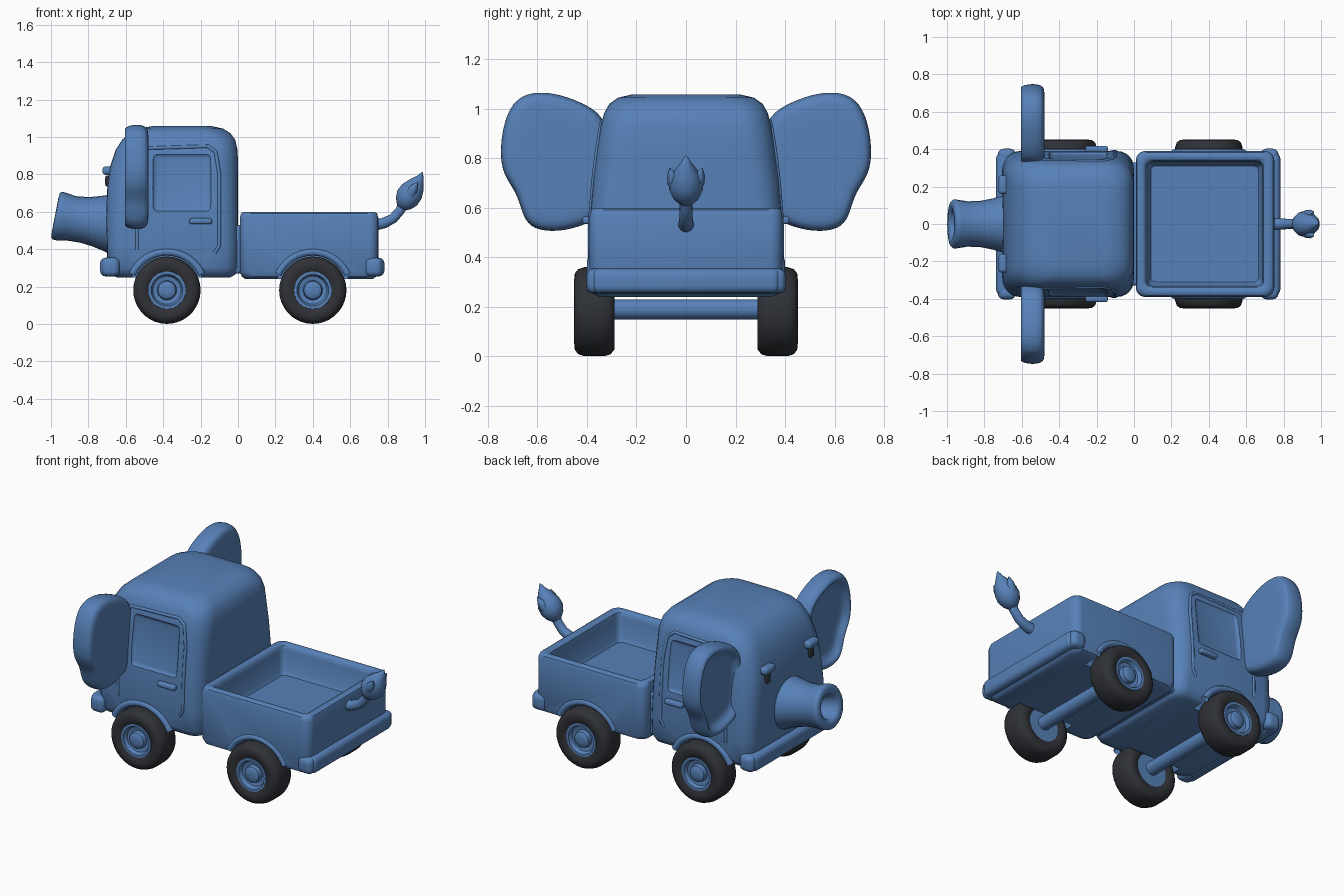
import bpy, bmesh, math
from mathutils import Vector

if "Cube" in bpy.data.objects:
    bpy.data.objects.remove(bpy.data.objects["Cube"])


def material(name, rgb):
    m = bpy.data.materials.new(name)
    m.diffuse_color = (*rgb, 1)
    m.use_nodes = True
    m.node_tree.nodes["Principled BSDF"].inputs["Base Color"].default_value = m.diffuse_color
    return m


BLUE = material("body blue", (0.095, 0.22, 0.48))
DARK = material("tyre charcoal", (0.028, 0.031, 0.038))


def activate(ob):
    bpy.ops.object.select_all(action='DESELECT')
    ob.select_set(True)
    bpy.context.view_layer.objects.active = ob


def smooth(ob, angle=40):
    activate(ob)
    bpy.ops.object.shade_smooth_by_angle(angle=math.radians(angle))


def loft(name, rings, mat=BLUE, cap=True, angle=40):
    """Skin a list of equal-length point rings."""
    bm = bmesh.new()
    vs = [[bm.verts.new(p) for p in r] for r in rings]
    n = len(vs[0])
    for a, b in zip(vs, vs[1:]):
        for i in range(n):
            j = (i + 1) % n
            bm.faces.new((a[i], a[j], b[j], b[i]))
    if cap:
        bm.faces.new(vs[0])
        bm.faces.new(vs[-1])
    bmesh.ops.remove_doubles(bm, verts=bm.verts, dist=1e-5)
    bmesh.ops.recalc_face_normals(bm, faces=bm.faces)
    me = bpy.data.meshes.new(name)
    bm.to_mesh(me)
    bm.free()
    ob = bpy.data.objects.new(name, me)
    bpy.context.collection.objects.link(ob)
    me.materials.append(mat)
    smooth(ob, angle)
    return ob


def rounded_rect(x0, x1, hw, r, z, k=6):
    pts = []
    for q, (cx, cy) in enumerate([(x1 - r, hw - r), (x0 + r, hw - r),
                                  (x0 + r, r - hw), (x1 - r, r - hw)]):
        for i in range(k + 1):
            a = math.pi / 2 * (q + i / k)
            pts.append((cx + r * math.cos(a), cy + r * math.sin(a), z))
    return pts


def circle(c, d, r, n=24):
    """Ring round centre c, facing d (a direction in the xz plane)."""
    u, v = Vector((0, 1, 0)), Vector(d).normalized().cross((0, 1, 0))
    return [Vector(c) + r * (math.cos(t) * u + math.sin(t) * v)
            for t in (2 * math.pi * i / n for i in range(n))]


def lathe(name, profile, x, z, mat=BLUE, cap=False, n=36):
    """Turn (radius, y) points round an axis parallel to y."""
    return loft(name, [[(x + r * math.cos(2 * math.pi * i / n), y,
                         z + r * math.sin(2 * math.pi * i / n)) for i in range(n)]
                       for r, y in profile], mat, cap)


def box(name, c, size, bevel=0.02, mat=BLUE, rot=(0, 0, 0)):
    bpy.ops.mesh.primitive_cube_add(size=1, location=c, rotation=rot)
    ob = bpy.context.object
    ob.name = name
    ob.scale = size
    bpy.ops.object.transform_apply(location=False, rotation=False, scale=True)
    ob.data.materials.append(mat)
    if bevel:
        m = ob.modifiers.new("round", 'BEVEL')
        m.width, m.segments = bevel, 4
        bpy.ops.object.modifier_apply(modifier="round")
        smooth(ob)
    return ob


def tube(name, pts, radius, cyclic=False):
    cu = bpy.data.curves.new(name, 'CURVE')
    cu.dimensions = '3D'
    cu.bevel_depth, cu.bevel_resolution = radius, 3
    sp = cu.splines.new('POLY')
    sp.points.add(len(pts) - 1)
    for p, co in zip(sp.points, pts):
        p.co = (*co, 1)
    sp.use_cyclic_u = cyclic
    sp.use_smooth = True
    cu.materials.append(BLUE)
    ob = bpy.data.objects.new(name, cu)
    bpy.context.collection.objects.link(ob)


def cut(ob, cutter):
    activate(ob)
    m = ob.modifiers.new("cut", 'BOOLEAN')
    m.operation, m.object, m.solver = 'DIFFERENCE', cutter, 'EXACT'
    bpy.ops.object.modifier_apply(modifier="cut")
    bpy.data.objects.remove(cutter)


# Cab: z, front x, back x, half width, corner radius
cab_levels = [(.25, -.65, -.04, .33, .06), (.265, -.68, -.015, .36, .07),
              (.30, -.70, 0, .38, .08), (.42, -.70, 0, .39, .09),
              (.56, -.705, 0, .388, .10), (.72, -.70, 0, .375, .11),
              (.84, -.685, 0, .36, .12), (.93, -.655, -.002, .345, .12),
              (.985, -.62, -.015, .33, .12), (1.02, -.58, -.04, .31, .12),
              (1.045, -.53, -.08, .275, .11), (1.058, -.46, -.14, .22, .10)]
cab = loft("cab", [rounded_rect(a, b, w, r, z) for z, a, b, w, r in cab_levels])


def wall(z):
    """Half width of the cab at height z."""
    for p, q in zip(cab_levels, cab_levels[1:]):
        if p[0] <= z <= q[0]:
            return p[3] + (q[3] - p[3]) * (z - p[0]) / (q[0] - p[0])


# Open cargo bed: outside, rim, inside and floor in one skin
bed_levels = [(.24, .04, .72, .35, .04), (.255, .02, .74, .38, .05),
              (.28, .01, .75, .39, .05), (.57, .01, .75, .39, .05),
              (.592, .017, .743, .383, .05), (.60, .03, .73, .37, .045),
              (.60, .05, .71, .35, .04), (.59, .062, .693, .338, .035),
              (.565, .068, .687, .332, .03), (.45, .075, .68, .325, .03),
              (.425, .09, .665, .31, .025)]
bed = loft("cargo_bed", [rounded_rect(a, b, w, r, z) for z, a, b, w, r in bed_levels])
box("cab_bed_joint", (.005, 0, .40), (.08, .66, .26))

# Wheel arches, wheels and axles
tyre = [(.10, .30), (.125, .288), (.155, .29), (.172, .305), (.18, .33), (.18, .41),
        (.172, .435), (.155, .449), (.125, .452), (.10, .44), (.095, .37), (.10, .30)]
hub = [(.03, .30), (.10, .30), (.104, .32), (.104, .425), (.10, .443), (.085, .443),
       (.075, .42), (.052, .415), (.047, .438), (.035, .446), (.01, .448)]
for wx, part, end in ((-.38, cab, "front"), (.40, bed, "rear")):
    for s, side in ((-1, "right"), (1, "left")):
        cut(part, lathe("arch_cutter", [(.2, s * .28), (.2, s * .6)], wx, .18, cap=True))
        tube(f"{end}_{side}_arch_lip",
             [(wx + .205 * math.cos(a), s * .38, .18 + .205 * math.sin(a))
              for a in (math.radians(25 + 130 * i / 16) for i in range(17))], .02)
        lathe(f"{end}_{side}_tyre", [(r, s * y) for r, y in tyre], wx, .181, DARK)
        lathe(f"{end}_{side}_hub", [(r, s * y) for r, y in hub], wx, .181, cap=True)
    lathe(f"{end}_axle", [(.04, -.31), (.04, .31)], wx, .19, cap=True)

# Side windows, door seams and handles
for s, side in ((-1, "right"), (1, "left")):
    cut(cab, box("window_cutter", (-.30, s * (wall(.76) + .03), .76), (.32, .09, .32), .03,
                 rot=(s * .11, 0, 0)))
    seam = [(-.54, .40), (-.54, .70), (-.52, .88), (-.48, .94), (-.16, .95), (-.12, .92),
            (-.10, .80), (-.10, .60), (-.10, .42), (-.13, .37)]
    fine = []
    for (xa, za), (xb, zb) in zip(seam, seam[1:]):
        fine += [(xa + (xb - xa) * t / 4, za + (zb - za) * t / 4) for t in range(4)]
    tube(f"{side}_door_seam", [(x, s * (wall(z) - .003), z) for x, z in fine], .01)
    box(f"{side}_door_handle", (-.20, s * .40, .55), (.12, .035, .032), .012)
    # Eyes and brows
    box(f"{side}_brow", (-.695, s * .21, .82), (.06, .10, .045), .018)
    box(f"{side}_eye", (-.695, s * .21, .765), (.03, .045, .06), .012, DARK)
smooth(cab)
smooth(bed)

# Bumpers, wrapping slightly round the corners
for name, x, e in (("front_bumper", -.695, 1), ("rear_bumper", .74, -1)):
    box(name, (x, 0, .305), (.085, .76, .10), .03)
    for s in (-1, 1):
        box(name + "_end", (x + e * .015, s * .365, .305), (.095, .075, .10), .03)

# Trunk with hollow tip: x, z, radius
trunk = [(-.66, .54, .165), (-.70, .545, .153), (-.75, .55, .138), (-.82, .557, .124),
         (-.89, .565, .121), (-.945, .575, .130), (-.966, .580, .130), (-.976, .582, .12),
         (-.978, .582, .09), (-.965, .58, .072), (-.87, .565, .06)]
loft("trunk", [circle((x, 0, z), (-.26, 0, .05), r) for x, z, r in trunk], angle=60)

# Ears: rounded slabs with a dished front
ear = [(.31, .96), (.40, 1.02), (.50, 1.06), (.60, 1.075), (.69, 1.05), (.74, .95),
       (.755, .82), (.74, .73), (.685, .66), (.665, .58), (.635, .52), (.56, .50),
       (.47, .508), (.38, .54), (.31, .58), (.31, .76)]
layers = [(.5, -.478), (.86, -.478), (.96, -.492), (1, -.535), (.97, -.59), (.90, -.61),
          (.82, -.60), (.75, -.565), (.4, -.56)]
for s, side in ((-1, "right"), (1, "left")):
    ob = loft(f"{side}_ear", [[(x, s * (.53 + (y - .53) * k), .79 + (z - .79) * k)
                               for y, z in ear] for k, x in layers])
    m = ob.modifiers.new("soft", 'SUBSURF')
    m.levels = m.render_levels = 2
    activate(ob)
    bpy.ops.object.modifier_apply(modifier="soft")
    smooth(ob, 80)

# Tail: x, z, radius, then a pointed tuft
tail = [(.72, .53, .034), (.78, .54, .03), (.83, .565, .027), (.865, .605, .026),
        (.89, .65, .028)]
loft("tail", [circle((x, 0, z), (1, 0, .2 + .35 * i), r, 14)
              for i, (x, z, r) in enumerate(tail)], angle=60)
tuft = [(.87, .62, .025), (.885, .645, .052), (.905, .675, .068), (.93, .71, .066),
        (.955, .745, .048), (.975, .78, .022), (.987, .812, .003)]
loft("tail_tuft", [circle((x, 0, z), (.6, 0, .8), r, 14) for x, z, r in tuft], angle=60)
for s in (-1, 1):
    loft("tuft_side_lock", [circle((.90 + .06 * t, s * (.03 + .035 * t), .66 + .10 * t),
                                   (.5, 0, .8), r, 10)
                            for t, r in ((0, .02), (.35, .032), (.7, .022), (1, .003))],
         angle=60)
